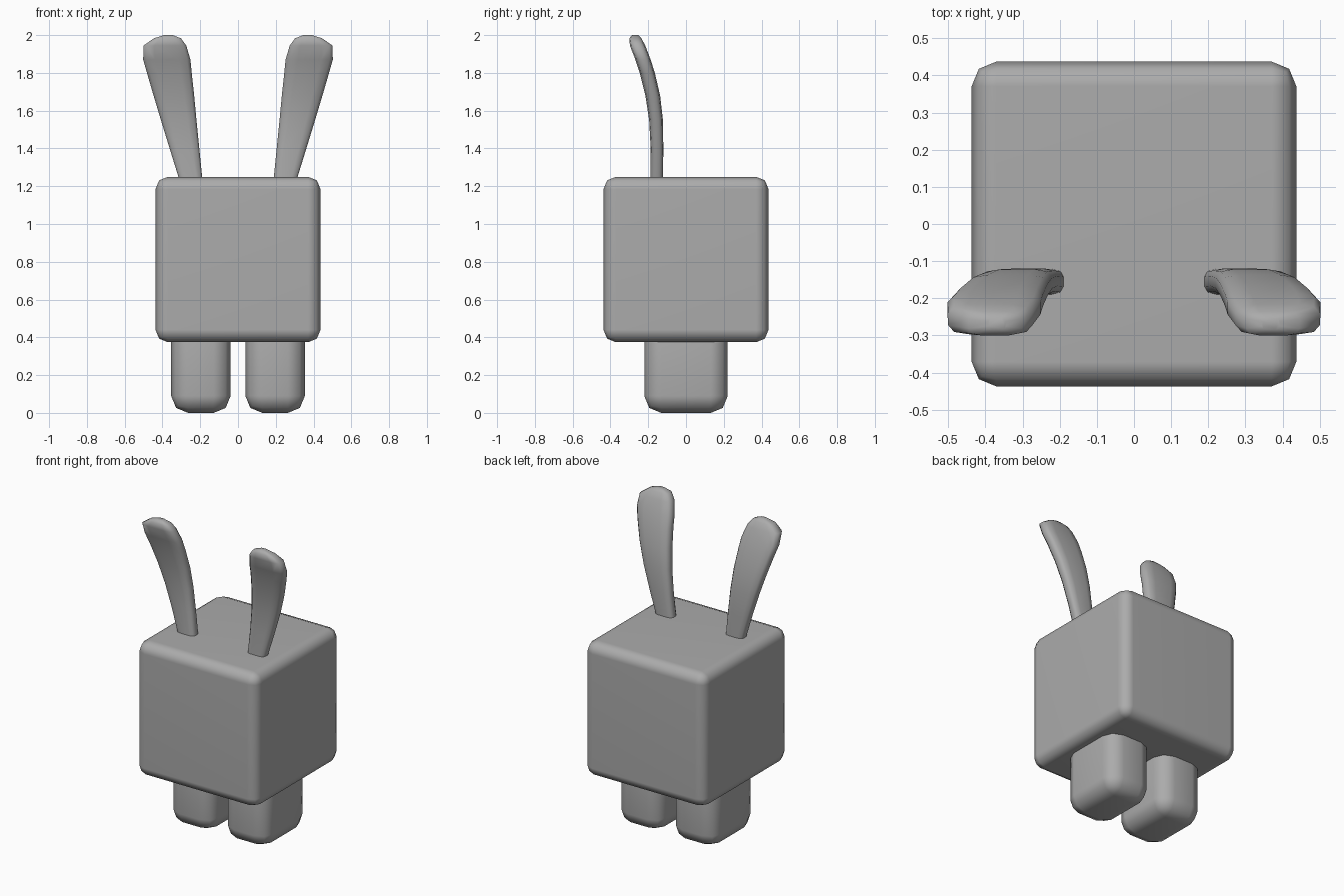
import bpy, bmesh
from mathutils import Vector

if "Cube" in bpy.data.objects:
    bpy.data.objects.remove(bpy.data.objects["Cube"])

grey = bpy.data.materials.new("plain_grey")
grey.diffuse_color = (0.41, 0.41, 0.41, 1)
grey.use_nodes = True
grey.node_tree.nodes["Principled BSDF"].inputs["Base Color"].default_value = grey.diffuse_color


def finish(name, bm, angle=0.9):
    bmesh.ops.recalc_face_normals(bm, faces=bm.faces)
    me = bpy.data.meshes.new(name)
    bm.to_mesh(me)
    bm.free()
    me.materials.append(grey)
    ob = bpy.data.objects.new(name, me)
    bpy.context.collection.objects.link(ob)
    bpy.ops.object.select_all(action='DESELECT')
    bpy.context.view_layer.objects.active = ob
    ob.select_set(True)
    bpy.ops.object.shade_smooth_by_angle(angle=angle)
    return ob


def rounded_box(name, lo, hi, radius):
    lo, hi = Vector(lo), Vector(hi)
    bm = bmesh.new()
    bmesh.ops.create_cube(bm, size=1)
    for v in bm.verts:
        v.co = Vector([(lo[i] + hi[i]) / 2 + v.co[i] * (hi[i] - lo[i]) for i in range(3)])
    bmesh.ops.bevel(bm, geom=bm.edges[:], offset=radius, offset_type='OFFSET',
                    segments=2, profile=0.5, affect='EDGES')
    ob = finish(name, bm)
    # Keeps the large sides evenly shaded
    ob.modifiers.new("even_sides", 'WEIGHTED_NORMAL').keep_sharp = True
    return ob


# Ear rings: height, inner x, outer x, front y, back y
EAR = [(1.20, 0.185, 0.300, -0.19, -0.122),
       (1.40, 0.205, 0.362, -0.187, -0.12),
       (1.55, 0.22, 0.408, -0.195, -0.122),
       (1.68, 0.232, 0.447, -0.215, -0.137),
       (1.80, 0.245, 0.482, -0.245, -0.165),
       (1.87, 0.252, 0.502, -0.268, -0.187),
       (1.945, 0.274, 0.500, -0.297, -0.216),
       (1.983, 0.302, 0.445, -0.300, -0.236),
       (2.00, 0.345, 0.392, -0.285, -0.252)]
# Flattened rounded section, in fractions of width and depth
SECTION = [(0, .3), (.07, .08), (.25, 0), (.75, 0), (.93, .08), (1, .3),
           (1, .7), (.93, .92), (.75, 1), (.25, 1), (.07, .92), (0, .7)]


def ear(name, side):
    bm = bmesh.new()
    rings = []
    for z, x0, x1, y0, y1 in EAR:
        rings.append([bm.verts.new((side * (x0 + u * (x1 - x0)), y0 + w * (y1 - y0), z))
                      for u, w in SECTION])
    n = len(SECTION)
    for a, b in zip(rings, rings[1:]):
        for i in range(n):
            j = (i + 1) % n
            bm.faces.new((a[i], a[j], b[j], b[i]))
    bm.faces.new(rings[0])
    bm.faces.new(rings[-1])
    return finish(name, bm, 1.2)


# Cube body
rounded_box("body", (-0.437, -0.437, 0.374), (0.437, 0.437, 1.25), 0.066)

# Legs run a little into the body; ears stand on top
for label, s in (("left", 1), ("right", -1)):
    xs = sorted((s * 0.039, s * 0.354))
    rounded_box(label + "_leg", (xs[0], -0.221, 0.0), (xs[1], 0.221, 0.47), 0.09)
    ear(label + "_ear", s)
